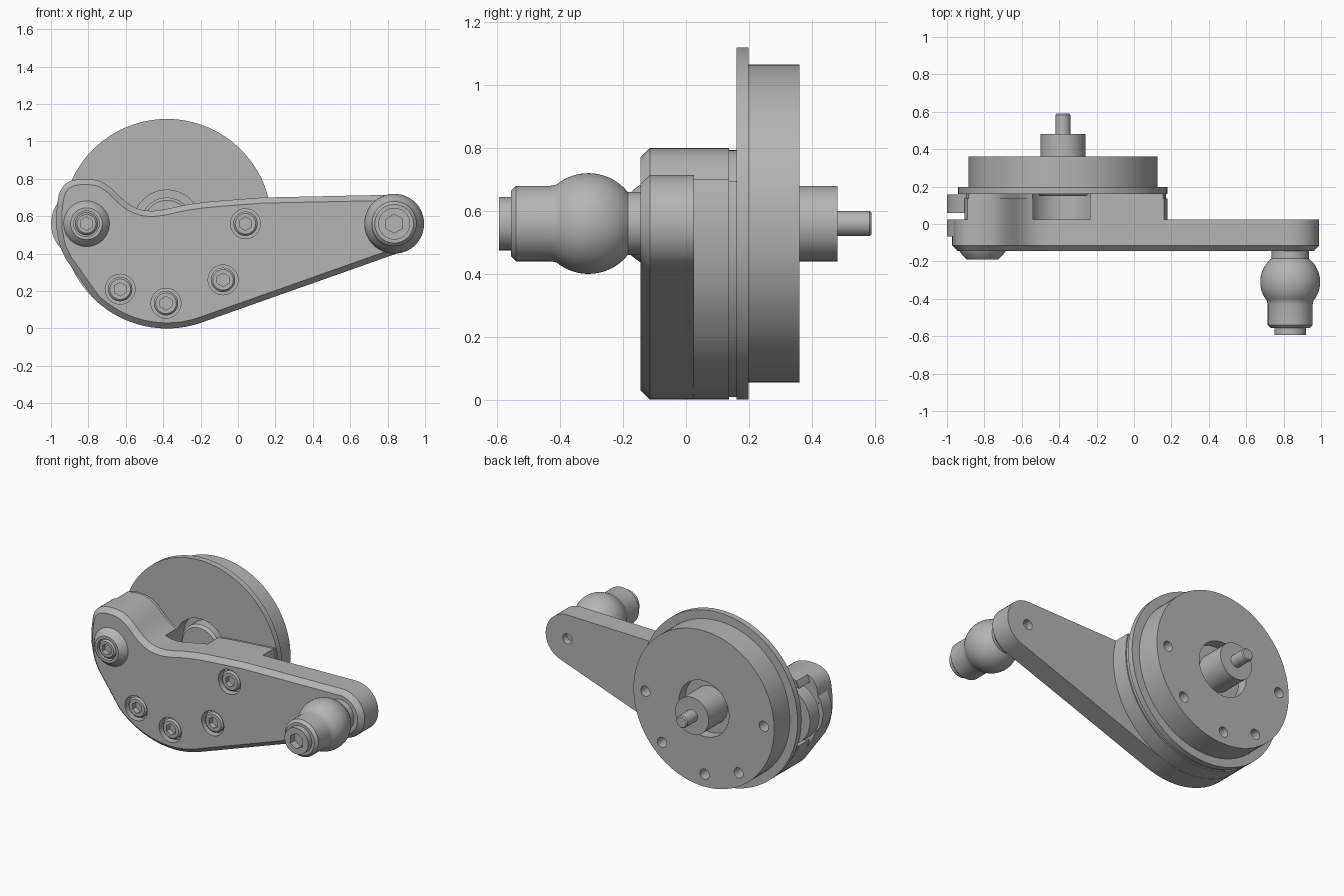
import bpy, bmesh, math
from mathutils import Vector

if "Cube" in bpy.data.objects:
    bpy.data.objects.remove(bpy.data.objects["Cube"])

grey = bpy.data.materials.new("metal grey")
grey.diffuse_color = (0.46, 0.46, 0.46, 1)
grey.use_nodes = True
grey.node_tree.nodes["Principled BSDF"].inputs["Base Color"].default_value = grey.diffuse_color

WHEEL = (-0.38, 0.56)
PIVOT = (-0.81, 0.56)
TIP = (0.835, 0.56)
BOLTS = [(-0.63, 0.21), (-0.385, 0.135), (-0.08, 0.26), (0.04, 0.56)]


def finish(bm, name):
    bmesh.ops.recalc_face_normals(bm, faces=bm.faces)
    me = bpy.data.meshes.new(name)
    bm.to_mesh(me)
    bm.free()
    me.materials.append(grey)
    ob = bpy.data.objects.new(name, me)
    bpy.context.collection.objects.link(ob)
    return ob


def skin(bm, rings):
    """Join equal rings of vertices into a closed solid."""
    for a, b in zip(rings, rings[1:]):
        for i in range(len(a)):
            j = (i + 1) % len(a)
            bm.faces.new((a[i], a[j], b[j], b[i]))
    bm.faces.new(rings[0])
    bm.faces.new(rings[-1])


def turned(name, centre, profile, n=48):
    """Solid turned about a y-parallel axis; profile is (radius, y)."""
    bm = bmesh.new()
    rings = []
    for r, y in profile:
        angles = [2 * math.pi * i / n + math.pi / 2 for i in range(n)]
        rings.append([bm.verts.new((centre[0] + r * math.cos(a), y,
                                    centre[1] + r * math.sin(a))) for a in angles])
    skin(bm, rings)
    return finish(bm, name)


def disc(name, centre, r, y0, y1, n=48):
    return turned(name, centre, [(r, y0), (r, y1)], n)


def inset(points, d):
    """Offset a counter-clockwise outline inwards."""
    out = []
    for i, p in enumerate(points):
        a = (p - points[i - 1]).normalized()
        b = (points[(i + 1) % len(points)] - p).normalized()
        na, nb = Vector((-a.y, a.x)), Vector((-b.y, b.x))
        m = (na + nb).normalized()
        out.append(p + m * d / max(0.5, m.dot(na)))
    return out


def plate(name, outline, layers):
    """Extrude an outline through (inset, y) layers."""
    bm = bmesh.new()
    skin(bm, [[bm.verts.new((p.x, y, p.y)) for p in inset(outline, d)]
              for d, y in layers])
    return finish(bm, name)


def boolean(ob, tools, op='DIFFERENCE'):
    for t in tools:
        t.hide_render = True
        m = ob.modifiers.new("cut", 'BOOLEAN')
        m.operation, m.solver, m.object = op, 'EXACT', t
    dg = bpy.context.evaluated_depsgraph_get()
    me = bpy.data.meshes.new_from_object(ob.evaluated_get(dg))
    ob.modifiers.clear()
    ob.data = me
    for t in tools:
        bpy.data.objects.remove(t)


def arc(c, r, a0, a1, n):
    return [Vector((c[0] + r * math.cos(math.radians(a0 + (a1 - a0) * i / n)),
                    c[1] + r * math.sin(math.radians(a0 + (a1 - a0) * i / n))))
            for i in range(n + 1)]


def spline(pts, steps=4):
    p = [Vector(q) for q in pts]
    p = [2 * p[0] - p[1]] + p + [2 * p[-1] - p[-2]]
    out = []
    for a, b, c, d in zip(p, p[1:], p[2:], p[3:]):
        for k in range(steps):
            t = k / steps
            out.append(0.5 * (2 * b + (c - a) * t + (2 * a - 5 * b + 4 * c - d) * t * t
                              + (3 * b - a - 3 * c + d) * t ** 3))
    return out + [p[-2]]


# Arm outline: round belly, round tip, dipped top edge, pivot lobe
outline = arc(WHEEL, 0.56, 226, 290, 20)
outline += arc((0.835, 0.56), 0.155, -70, 91, 20)
outline += spline([(0.128, 0.70), (-0.15, 0.678), (-0.283, 0.66), (-0.39, 0.637),
                   (-0.47, 0.629), (-0.54, 0.642), (-0.604, 0.68), (-0.684, 0.755),
                   (-0.745, 0.79), (-0.82, 0.80), (-0.895, 0.788), (-0.94, 0.753),
                   (-0.963, 0.69), (-0.972, 0.56), (-0.953, 0.446), (-0.92, 0.37)])

# Arm plate with chamfered front edge and counterbores
arm = plate("arm", outline, [(0.03, -0.145), (0, -0.115), (0, 0.025)])
boolean(arm, [disc("cutter", b, 0.08, -0.2, -0.095, 36) for b in BOLTS]
        + [disc("cutter", TIP, 0.033, -0.02, 0.1, 24)])

# Housing behind the arm, cleared for roller and bore, plus thin spacer
for name, y0, y1, d in (("housing", 0.025, 0.137, 0), ("spacer", 0.137, 0.16, 0.007)):
    body = plate(name, outline, [(d, y0), (d, y1)])
    boolean(body, [disc("limit", WHEEL, 0.559 - d, y0 - 0.1, y1 + 0.1, 96)], 'INTERSECT')
    boolean(body, [disc("cutter", PIVOT, 0.21, y0 - 0.1, y1 + 0.1, 64),
                   disc("cutter", WHEEL, 0.18, y0 - 0.1, y1 + 0.1, 64)])

# Wheel: flange and drum with a bore and bolt holes in the back
wheel = turned("wheel", WHEEL, [(0.56, 0.16), (0.56, 0.198), (0.505, 0.198),
                                (0.505, 0.36)], 96)
boolean(wheel, [disc("cutter", WHEEL, 0.18, 0.1, 0.5, 64)]
        + [disc("cutter", b, 0.033, 0.27, 0.5, 24) for b in BOLTS + [PIVOT]])
disc("bore_web", WHEEL, 0.182, 0.24, 0.29, 64)

# Hub and shaft
turned("hub", WHEEL, [(0.125, 0.15), (0.14, 0.165), (0.14, 0.24), (0.12, 0.25),
                      (0.12, 0.482)])
turned("shaft", WHEEL, [(0.04, 0.48), (0.04, 0.583), (0.034, 0.59)], 32)

# Roller on the pivot lobe, with backing collar
disc("roller", PIVOT, 0.19, 0.06, 0.157, 64)
disc("roller_axle", PIVOT, 0.055, 0.02, 0.07, 32)
disc("pivot_collar", PIVOT, 0.19, -0.068, 0.024, 64)
boss = turned("pivot_boss", PIVOT, [(0.125, -0.14), (0.12, -0.15), (0.105, -0.17),
                                    (0.085, -0.19)])
boolean(boss, [disc("cutter", PIVOT, 0.068, -0.25, -0.16, 36)])


# Socket-head screws
def screw(name, c, r, y):
    s = turned(name, c, [(r, y + 0.06), (r, y + 0.01), (r - 0.01, y)], 36)
    boolean(s, [disc("cutter", c, 0.036, y - 0.05, y + 0.035, 6)])


for i, b in enumerate(BOLTS):
    screw("arm_screw_%d" % (i + 1), b, 0.065, -0.138)
screw("pivot_screw", PIVOT, 0.06, -0.19)

# Ball stud on the arm tip: neck, ball, collar, end with hex socket
ball = [(0.16 * math.sin(math.radians(a)), -0.31 + 0.16 * math.cos(math.radians(a)))
        for a in range(39, 134, 5)]
stud = turned("ball_stud", TIP, [(0.1, -0.14), (0.1, -0.185)] + ball
              + [(0.12, -0.43), (0.12, -0.54), (0.103, -0.557), (0.085, -0.557),
                 (0.085, -0.594)], 64)
boolean(stud, [disc("cutter", TIP, 0.05, -0.7, -0.55, 6)])

# Smooth round walls, keep hard edges
for ob in bpy.context.scene.objects:
    ob.select_set(True)
    bpy.context.view_layer.objects.active = ob
bpy.ops.object.shade_smooth_by_angle(angle=math.radians(25))
